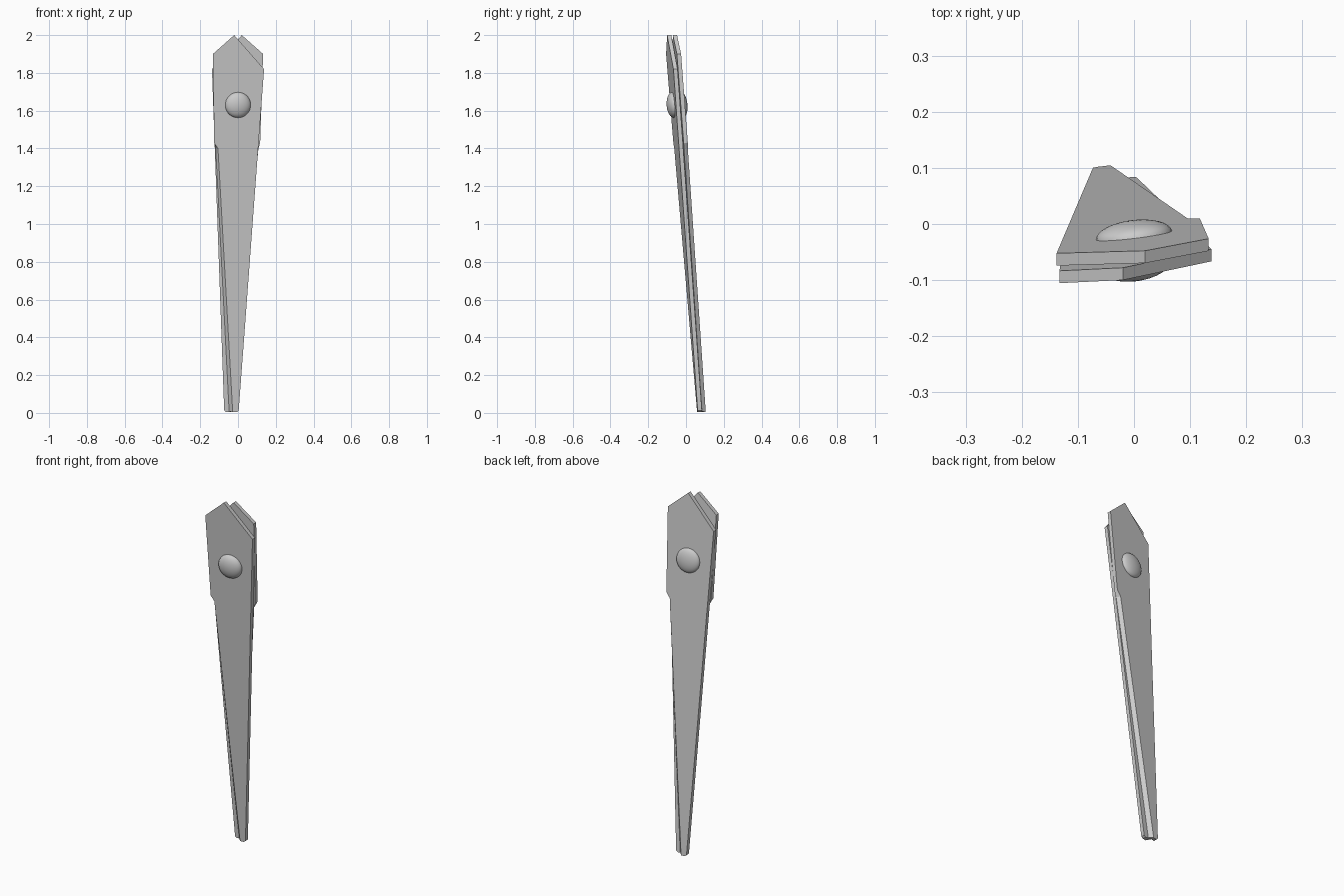
import bpy
import bmesh
from mathutils import Vector

cube = bpy.data.objects.get("Cube")
if cube:
    bpy.data.objects.remove(cube, do_unlink=True)

PIVOT_Z = 1.63
THICKNESS = 0.022
NORMAL = Vector((-0.12, 1, 0.08)).normalized()


def on_plane(x, z, offset):
    # Both blades lie in parallel, leaning planes
    return Vector((x, offset + 0.12 * x - 0.08 * z, z))


def mirrored(point):
    # Reflect across the slightly slanted closing line
    x, z = point
    return 2 * min(0, 0.0215 * (z - PIVOT_Z)) - x, z


def finish(bm, name):
    bmesh.ops.recalc_face_normals(bm, faces=bm.faces)
    mesh = bpy.data.meshes.new(name)
    bm.to_mesh(mesh)
    bm.free()
    obj = bpy.data.objects.new(name, mesh)
    bpy.context.collection.objects.link(obj)
    return obj


def make_blade(name, outer, inner, outer_y, inner_y):
    bm = bmesh.new()
    rings = [[bm.verts.new(on_plane(x, z, y)) for x, z in pts]
             for pts, y in ((outer, outer_y), (inner, inner_y))]
    for ring in rings:
        bm.faces.new(ring)
    n = len(outer)
    for i in range(n):
        j = (i + 1) % n
        bm.faces.new((rings[0][i], rings[0][j], rings[1][j], rings[1][i]))
    return finish(bm, name)


def make_rivet(name, offset, direction, height, radius=0.068):
    # Flattened half sphere whose base sits on the blade
    bm = bmesh.new()
    bmesh.ops.create_uvsphere(bm, u_segments=32, v_segments=16, radius=1)
    bmesh.ops.delete(bm, geom=[v for v in bm.verts if v.co.z < -0.01],
                     context='VERTS')
    bmesh.ops.holes_fill(bm, edges=[e for e in bm.edges if e.is_boundary])
    obj = finish(bm, name)
    obj.scale = (radius, radius, height)
    obj.rotation_euler = (NORMAL * direction).to_track_quat('Z', 'Y').to_euler()
    obj.location = on_plane(0, PIVOT_Z, offset)
    bpy.ops.object.select_all(action='DESELECT')
    obj.select_set(True)
    bpy.context.view_layer.objects.active = obj
    bpy.ops.object.shade_smooth_by_angle()
    return obj


# Blade outline: pointed tang, notch, then a ground cutting edge to the tip
body = [(0.005, 0.03), (0.003, 0.012), (0.138, 1.82), (-0.02, 2.0),
        (-0.133, 1.9), (-0.126, 1.43)]
body[0], body[1] = body[1], body[0]
body.insert(0, (-0.006, 0.004))
outer = body + [(-0.106, 1.40), (-0.028, 0.004)]
inner = body + [(-0.118, 1.40), (-0.047, 0.008)]

# Front and back blades, bevelled on their outward faces
FRONT = 0.0625
BACK = 0.088
make_blade("front_blade", outer, inner, FRONT, FRONT + THICKNESS)
make_blade("back_blade", [mirrored(p) for p in outer],
           [mirrored(p) for p in inner], BACK + THICKNESS, BACK)

# Rivet heads
make_rivet("front_rivet_head", FRONT, -1, 0.034)
make_rivet("back_rivet_head", BACK + THICKNESS, 1, 0.027)
